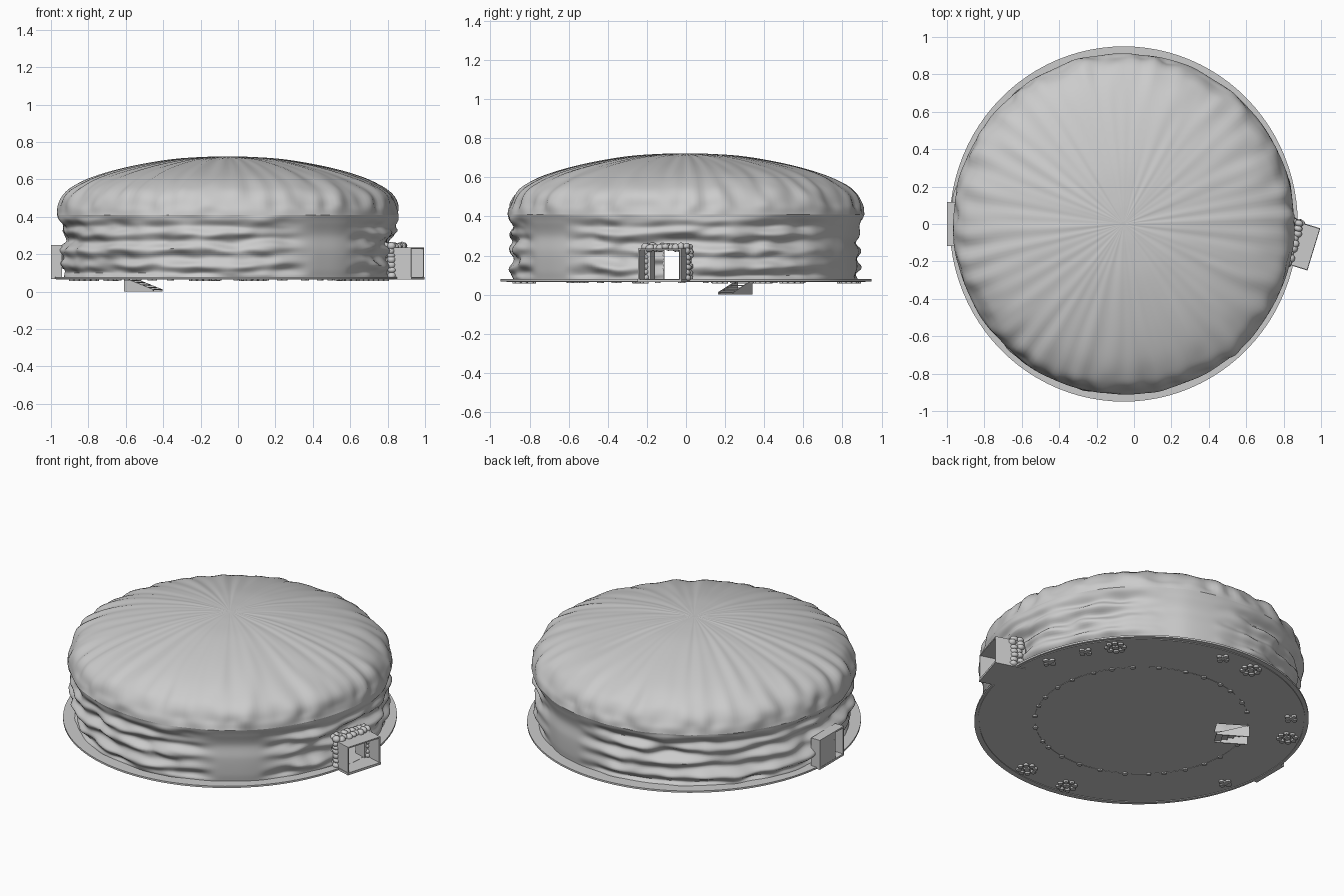
import bpy, bmesh, math, random
from mathutils import Matrix, Vector, noise

if "Cube" in bpy.data.objects:
    bpy.data.objects.remove(bpy.data.objects["Cube"])

random.seed(4)
CX = -0.055          # centre of the round tent
SEG = 240


def finish(name, bm, smooth=False):
    me = bpy.data.meshes.new(name)
    bm.to_mesh(me)
    bm.free()
    ob = bpy.data.objects.new(name, me)
    bpy.context.scene.collection.objects.link(ob)
    if smooth:
        bpy.ops.object.select_all(action='DESELECT')
        ob.select_set(True)
        bpy.context.view_layer.objects.active = ob
        bpy.ops.object.shade_smooth_by_angle(angle=math.radians(50))
    return ob


def boxes(name, items, frame=Matrix()):
    """Items are (x0, x1, y0, y1, z0, z1) in the given frame."""
    bm = bmesh.new()
    for x0, x1, y0, y1, z0, z1 in items:
        m = Matrix.Translation(((x0 + x1) / 2, (y0 + y1) / 2, (z0 + z1) / 2))
        m = frame @ m @ Matrix.Diagonal((x1 - x0, y1 - y0, z1 - z0, 1))
        bmesh.ops.create_cube(bm, size=1, matrix=m)
    return finish(name, bm)


def frame_at(x, y, z, deg):
    return Matrix.Translation((x, y, z)) @ Matrix.Rotation(math.radians(deg), 4, 'Z')


def curve(pts, steps):
    """Smooth curve through the profile points."""
    p = [Vector(q) for q in pts]
    p = [2 * p[0] - p[1]] + p + [2 * p[-1] - p[-2]]
    out = []
    for i in range(1, len(p) - 2):
        a, b, c, d = p[i - 1:i + 3]
        for k in range(steps):
            t = k / steps
            out.append(0.5 * (2 * b + (c - a) * t + (2 * a - 5 * b + 4 * c - d) * t * t
                              + (3 * b - a - 3 * c + d) * t ** 3))
    return out + [p[-2]]


def n(a, f, z=0.0):
    return noise.noise(Vector((math.cos(a) * f, math.sin(a) * f, z)))


def shell(bm, rings, offset):
    """Loft rings of (radius, height), displaced by offset(angle, r, z)."""
    rows = []
    for r, z in rings:
        row = []
        for i in range(SEG):
            a = 2 * math.pi * i / SEG
            dr, dz = offset(a, r, z)
            row.append(bm.verts.new((CX + (r + dr) * math.cos(a),
                                     (r + dr) * math.sin(a), z + dz)))
        rows.append(row)
    for lo, hi in zip(rows, rows[1:]):
        for i in range(SEG):
            j = (i + 1) % SEG
            bm.faces.new((lo[i], lo[j], hi[j], hi[i]))
    return rows


# pleated roof
def pleats(a, r, z):
    t = r / 0.91
    hem = min(1, max(0, (z - 0.41) / 0.05))
    fold = 0.45 * math.sin(38 * a + 6 * n(a, 2)) * (0.5 + n(a, 3, 4)) + 1.3 * n(a, 10, z * 9)
    return (0.015 * fold * t ** 3 * hem + 0.010 * n(a, 5, 7) * t,
            0.009 * fold * t * (1 - t * 0.4) * hem)


bm = bmesh.new()
roof = curve([(.912, .41), (.903, .455), (.878, .51), (.825, .557), (.715, .612),
              (.54, .662), (.31, .704), (.13, .719), (.015, .722)], 5)
top = shell(bm, roof, pleats)[-1]
bm.faces.new(top)
finish("roof_cover", bm, True)


# billowed wall, stretched flat at two places
def billow(a, r, z):
    flat = 1.0
    for deg, width in ((68, 17), (-52, 14)):
        d = abs((math.degrees(a) - deg + 180) % 360 - 180)
        flat *= min(1, max(0, (d - width * 0.55) / width))
    edge = min(1, (0.41 - z) / 0.07) * min(1, 0.4 + (z - 0.08) / 0.03)
    wave = 0.012 * math.cos((z - 0.225) * 2 * math.pi / 0.085 + 1.5 * n(a, 2.5, 3))
    folds = 0.036 * n(a, 4.5, z * 12) + 0.012 * n(a, 9, z * 26)
    return ((wave + folds) * flat * max(edge, 0) + 0.010 * n(a, 5, 7), 0)


door_frame = frame_at(0.910, -0.12, 0.07, -17)
inv = door_frame.inverted()
bm = bmesh.new()
wall = curve([(.875, .078), (.882, .13), (.885, .22), (.878, .30), (.898, .37), (.912, .41)], 9)
shell(bm, wall, billow)
holes = []
for f in bm.faces:
    c = f.calc_center_median()
    q = inv @ c
    if c.x > 0.5 and abs(q.y) < 0.10 and c.z < 0.235:
        holes.append(f)
    if c.x < -0.8 and -0.11 < c.y < 0.0 and c.z < 0.24:
        holes.append(f)
bmesh.ops.delete(bm, geom=holes, context='FACES')
finish("billowed_wall", bm, True)


def cylinder(bm, x, y, z0, z1, r, seg=12):
    bmesh.ops.create_cone(bm, cap_ends=True, segments=seg, radius1=r, radius2=r, depth=z1 - z0,
                          matrix=Matrix.Translation((x, y, (z0 + z1) / 2)))


# round floor with a hatch opening
bm = bmesh.new()
cylinder(bm, 0, 0, 0.068, 0.079, 0.945, 96)
bmesh.ops.transform(bm, matrix=Matrix.Translation((CX, 0, 0)) @ Matrix.Diagonal((.985, 1.005, 1, 1)),
                    verts=bm.verts)
floor = finish("floor_disc", bm, True)
stair_frame = frame_at(-0.505, 0.25, 0, -32)
cutter = boxes("hatch_cutter", [(-.09, .09, -.05, .05, .04, .12)], stair_frame)
cutter.hide_render = True
cutter.hide_viewport = True
cut = floor.modifiers.new("hatch", 'BOOLEAN')
cut.operation = 'DIFFERENCE'
cut.object = cutter
cut.solver = 'EXACT'


# thin rings under the floor
def ring(name, r, w, z0, z1):
    bm = bmesh.new()
    prof = [(r - w, z0), (r + w, z0), (r + w, z1), (r - w, z1)]
    shell(bm, prof + prof[:1], lambda a, r, z: (0, 0))
    bmesh.ops.remove_doubles(bm, verts=bm.verts, dist=1e-5)
    finish(name, bm, True)


ring("rim_lip", 0.915, 0.004, 0.064, 0.070)
ring("inner_floor_ring", 0.60, 0.002, 0.066, 0.069)

# fasteners and anchor clusters below the floor
bm = bmesh.new()
for i in range(30):
    a = math.radians(i * 12 + random.uniform(-3, 3))
    if abs(math.degrees(a) - 150) > 14:
        cylinder(bm, CX + .6 * math.cos(a), .6 * math.sin(a), .060, .069, .014)
finish("floor_fasteners", bm, True)
bm = bmesh.new()
for deg, big in ((40, 1), (28, 0), (12, 0), (-80, 1), (-100, 1), (196, 0),
                 (153, 1), (138, 0), (97, 1), (83, 0)):
    a = math.radians(deg)
    x, y = CX + .84 * math.cos(a), .84 * math.sin(a)
    cylinder(bm, x, y, .058, .069, .018)
    for k in range(8 if big else 4):
        b = k * math.pi / (4 if big else 2)
        s = .046 if big else .026
        cylinder(bm, x + s * math.cos(b), y + s * math.sin(b), .056, .069, .015)
finish("anchor_clusters", bm, True)

# entry tunnel, open at both ends
boxes("entry_tunnel", [
    (-.13, .052, -.115, -.107, .0, .165), (-.13, .052, .107, .115, .0, .165),
    (-.13, .052, -.115, .115, .158, .166), (-.13, .054, -.118, .118, -.006, .008),
    (-.13, -.05, -.115, -.08, .0, .165), (-.13, -.05, .08, .115, .0, .165)], door_frame)

# puffy collar round the tunnel
bm = bmesh.new()
spots = [(s * .110, .02 + k * .026) for s in (-1, 1) for k in range(6)]
spots += [(-.110 + k * .0275, .172) for k in range(9)]
for y, z in spots:
    for x in (-.058, -.095):
        m = door_frame @ Matrix.Translation((x + random.uniform(-.008, .008), y,
                                             z + random.uniform(-.005, .006)))
        m = m @ Matrix.Rotation(random.uniform(-.4, .4), 4, 'X')
        m = m @ Matrix.Diagonal((.024, random.uniform(.017, .025), random.uniform(.016, .022), 1))
        bmesh.ops.create_icosphere(bm, subdivisions=2, radius=1, matrix=m)
finish("tunnel_collar", bm, True)

# rear doorway, half closed by a door leaf
boxes("rear_door_frame", [
    (-1.0, -.94, .108, .118, .07, .25), (-1.0, -.94, -.118, -.110, .07, .25),
    (-1.0, -.94, -.118, .118, .24, .25), (-1.0, -.94, -.118, .118, .068, .08)])
boxes("rear_door_leaf", [(-.998, -.985, -.037, .11, .08, .242)])
boxes("rear_door_handle", [(-1.0, -.98, -.028, -.016, .15, .20)])

# hatch staircase, high end outward
steps = [(-.09 + i * .036, -.052 + i * .036, -.042, .042, .058 - i * .0125, .063 - i * .0125)
         for i in range(5)]
boxes("hatch_steps", steps, stair_frame)
bm = bmesh.new()
for y in (-.044, .044):
    outline = [(-.095, 0), (.09, .0), (.09, .012), (-.08, .07), (-.095, .07)]
    face = bm.faces.new([bm.verts.new(stair_frame @ Vector((x, y - .003, z))) for x, z in outline])
    side = stair_frame.to_3x3() @ Vector((0, .006, 0))
    new = bmesh.ops.extrude_face_region(bm, geom=[face])['geom']
    bmesh.ops.translate(bm, vec=side, verts=[v for v in new if isinstance(v, bmesh.types.BMVert)])
bmesh.ops.recalc_face_normals(bm, faces=bm.faces)
finish("stair_stringers", bm)
